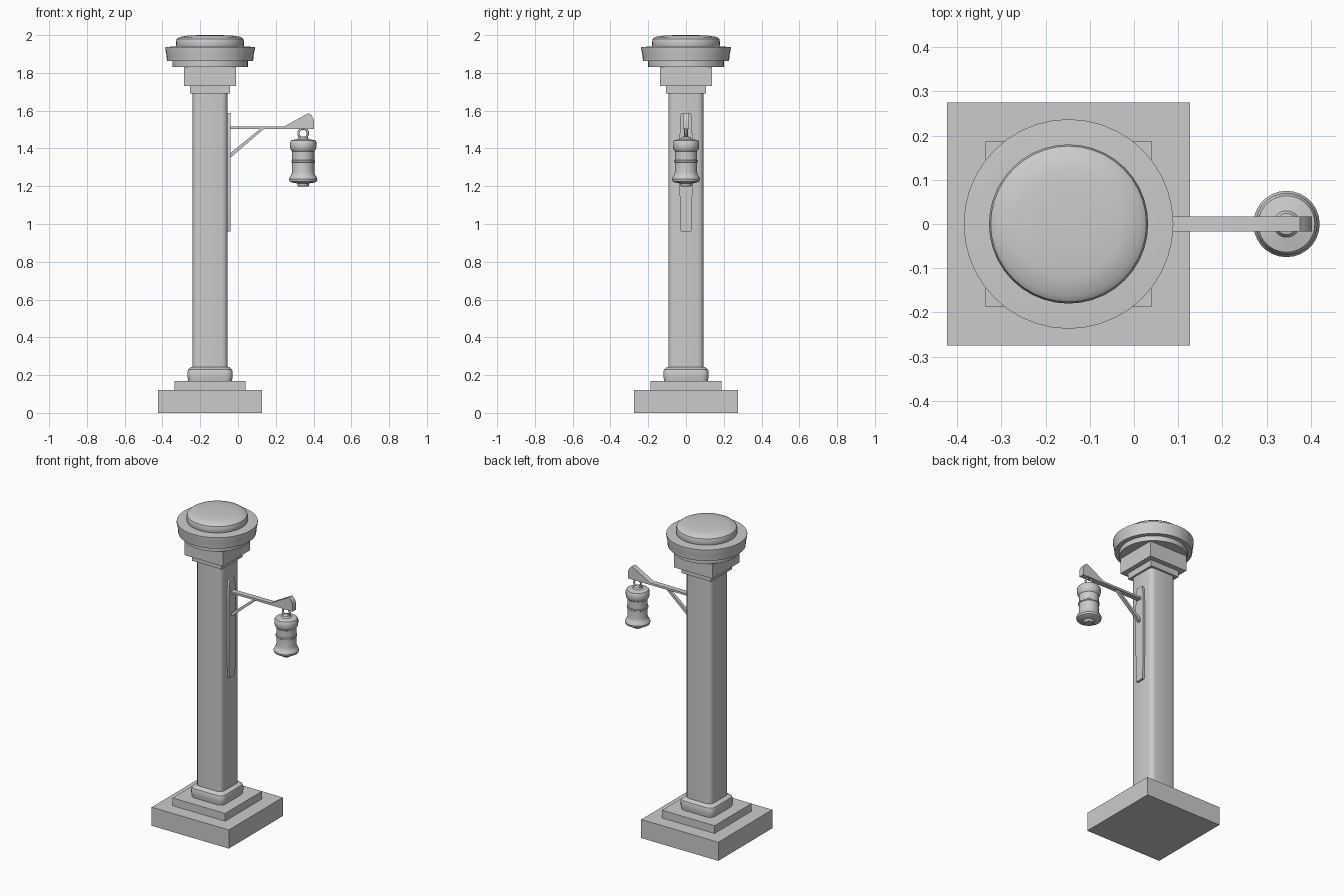
import bpy, bmesh, math

if "Cube" in bpy.data.objects:
    bpy.data.objects.remove(bpy.data.objects["Cube"])

CX = -0.148   # column axis
LX = 0.345    # lantern axis


def finish(name, bm, angle=35):
    bmesh.ops.recalc_face_normals(bm, faces=bm.faces)
    me = bpy.data.meshes.new(name)
    bm.to_mesh(me)
    bm.free()
    ob = bpy.data.objects.new(name, me)
    bpy.context.collection.objects.link(ob)
    bpy.ops.object.select_all(action='DESELECT')
    ob.select_set(True)
    bpy.context.view_layer.objects.active = ob
    bpy.ops.object.shade_smooth_by_angle(angle=math.radians(angle))
    return ob


def loft(name, rings):
    bm = bmesh.new()
    loops = [[bm.verts.new(p) for p in r] for r in rings]
    n = len(loops[0])
    for a, b in zip(loops, loops[1:]):
        for i in range(n):
            j = (i + 1) % n
            bm.faces.new((a[i], a[j], b[j], b[i]))
    bm.faces.new(loops[0][::-1])
    bm.faces.new(loops[-1])
    return finish(name, bm)


def lathe(name, cx, prof, n):
    return loft(name, [[(cx + r * math.cos(2 * math.pi * i / n),
                         r * math.sin(2 * math.pi * i / n), z) for i in range(n)]
                       for r, z in prof])


def square(name, prof, corner=0.0):
    # square section with optional rounded corners, prof = (half width, z)
    rings = []
    for h, z in prof:
        ring = []
        for k in range(4):
            base = math.pi / 2 * k
            c = h - corner
            sx, sy = [(1, 1), (-1, 1), (-1, -1), (1, -1)][k]
            for s in (range(4) if corner else [0]):
                a = base + s * math.pi / 6
                dx, dy = (corner * math.cos(a), corner * math.sin(a)) if corner else (0, 0)
                ring.append((CX + sx * c + dx, sy * c + dy, z))
        rings.append(ring)
    return loft(name, rings)


def slab(name, pts, half):
    # side outline in x, z extruded across y
    return loft(name, [[(x, y, z) for x, z in pts] for y in (-half, half)])


# Plinth and shaft
square("base_slab", [(0.275, 0), (0.275, 0.12)])
square("base_step", [(0.188, 0.12), (0.188, 0.17)])
square("base_collar", [(0.116, 0.17), (0.119, 0.19), (0.12, 0.215),
                       (0.116, 0.23), (0.1, 0.243)], 0.035)
square("shaft", [(0.093, 0.23), (0.093, 1.70)], 0.03)

# Capital
square("neck_block", [(0.105, 1.69), (0.105, 1.73)])
square("capital_block", [(0.137, 1.73), (0.137, 1.83)])
lathe("capital_disc", CX, [(0.2, 1.83), (0.2, 1.862), (0.228, 1.862), (0.231, 1.895),
                           (0.237, 1.925), (0.237, 1.937), (0.185, 1.94)], 40)
lathe("cap_dome", CX, [(0.174, 1.93), (0.179, 1.945), (0.18, 1.965), (0.176, 1.98),
                       (0.163, 1.99), (0.12, 1.997), (0.06, 2.0)], 40)

# Wall plate: outline in y, z extruded along x
half = [(0.027, 0.96), (0.03, 0.97), (0.034, 1.2), (0.034, 1.45), (0.03, 1.575), (0.022, 1.588)]
outline = half + [(-y, z) for y, z in reversed(half)]
loft("wall_plate", [[(x, y, z) for y, z in outline] for x in (-0.06, -0.041)])

# Bracket arm with raised tip, and brace
slab("bracket_arm", [(-0.05, 1.503), (0.402, 1.503), (0.402, 1.55), (0.392, 1.572),
                     (0.375, 1.588), (0.245, 1.517), (-0.05, 1.515)], 0.017)
slab("brace", [(-0.05, 1.352), (-0.035, 1.355), (0.14, 1.506), (0.12, 1.506),
               (-0.05, 1.367)], 0.01)

# Hanging ring
bpy.ops.mesh.primitive_torus_add(location=(LX, 0, 1.48), rotation=(math.pi / 2, 0, 0),
                                 major_radius=0.025, minor_radius=0.006,
                                 major_segments=20, minor_segments=8)
ring = bpy.context.object
ring.name = "hanging_ring"
bpy.ops.object.shade_smooth()

# Lantern
lathe("lantern", LX, [(0.025, 1.198), (0.03, 1.202), (0.032, 1.215), (0.06, 1.22),
                      (0.072, 1.226), (0.075, 1.238), (0.071, 1.248), (0.066, 1.255),
                      (0.062, 1.262), (0.059, 1.275), (0.059, 1.325), (0.063, 1.328),
                      (0.063, 1.335), (0.059, 1.338), (0.059, 1.385), (0.067, 1.395),
                      (0.07, 1.41), (0.07, 1.432), (0.064, 1.443), (0.03, 1.45),
                      (0.024, 1.46), (0.012, 1.463)], 28)
